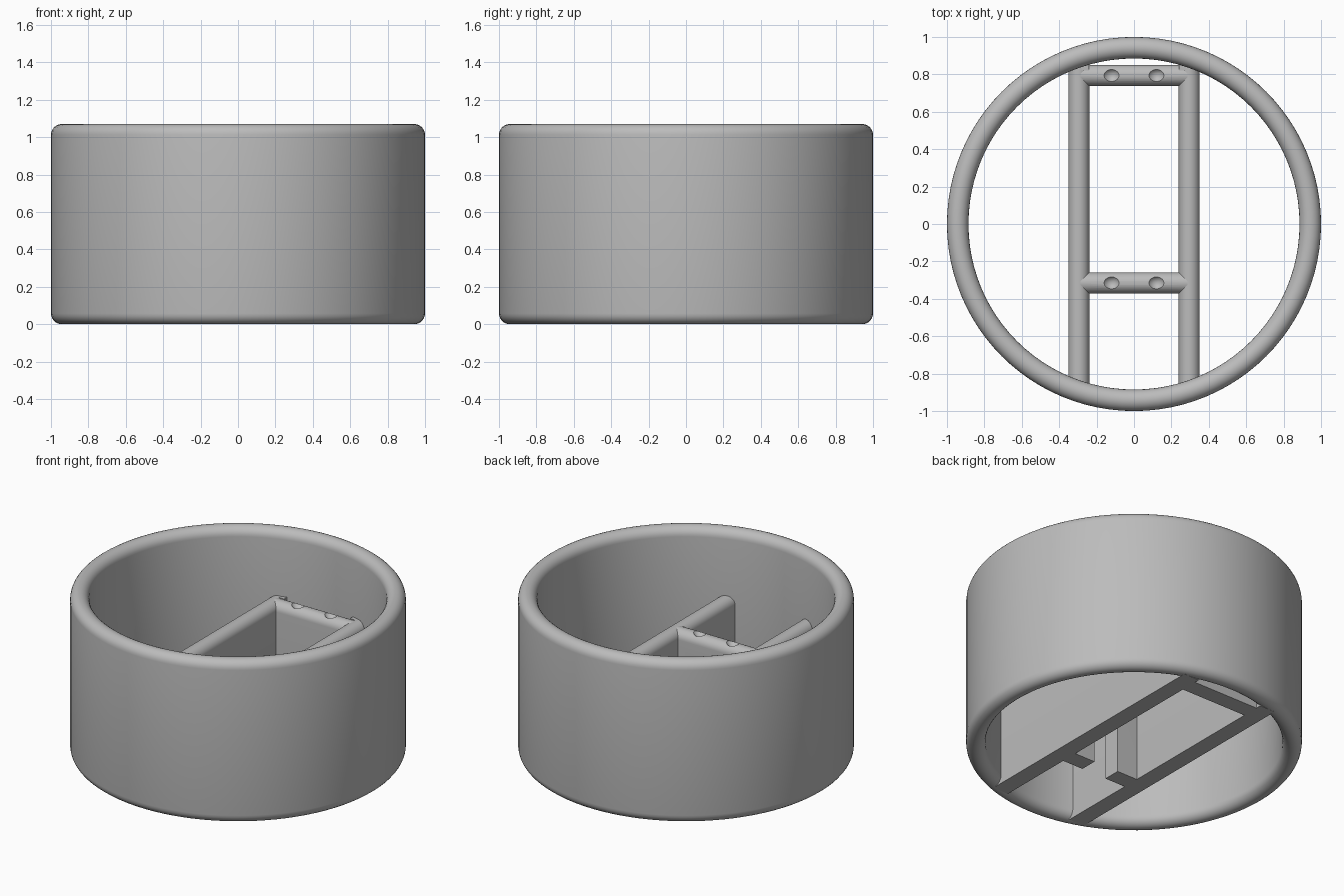
import bpy, bmesh, math
from mathutils import Matrix, Vector

cube = bpy.data.objects.get("Cube")
if cube:
    bpy.data.objects.remove(cube, do_unlink=True)

HEIGHT, TUBE, MID = 1.07, 0.0575, 0.9425   # ring size
TOP, HALF, WALL_X = 0.64, 0.056, 0.295     # inner frame size
BACK_Y, FRONT_Y = 0.794, -0.315            # cross walls

grey = bpy.data.materials.new("plain grey")
grey.use_nodes = True
grey.diffuse_color = (0.5, 0.5, 0.5, 1)
grey.node_tree.nodes["Principled BSDF"].inputs["Base Color"].default_value = (0.5, 0.5, 0.5, 1)


def make(name, bm):
    bmesh.ops.recalc_face_normals(bm, faces=bm.faces)
    mesh = bpy.data.meshes.new(name)
    bm.to_mesh(mesh)
    bm.free()
    mesh.materials.append(grey)
    obj = bpy.data.objects.new(name, mesh)
    bpy.context.collection.objects.link(obj)
    return obj


def smooth(obj):
    bpy.ops.object.select_all(action='DESELECT')
    obj.select_set(True)
    bpy.context.view_layer.objects.active = obj
    bpy.ops.object.shade_smooth_by_angle(angle=math.radians(30))


def box(name, size, centre):
    bm = bmesh.new()
    bmesh.ops.create_cube(bm, size=1, matrix=Matrix.Translation(centre) @ Matrix.Diagonal((*size, 1)))
    return make(name, bm)


def dimple(x, y):
    # cone pointing down, rim just above the wall top
    bm = bmesh.new()
    bmesh.ops.create_cone(bm, cap_ends=True, segments=24, radius1=0, radius2=0.048, depth=0.06,
                          matrix=Matrix.Translation((x, y, TOP - 0.02)))
    return make("dimple_cutter", bm)


def cut(obj, cutter):
    mod = obj.modifiers.new("cut", 'BOOLEAN')
    mod.object = cutter
    mod.solver = 'EXACT'
    bpy.context.view_layer.objects.active = obj
    bpy.ops.object.modifier_apply(modifier=mod.name)
    bpy.data.objects.remove(cutter, do_unlink=True)


def round_topped_wall(name, start, end):
    # upright wall with a half-round top, swept from start to end
    a, b = Vector((*start, 0)), Vector((*end, 0))
    side = (b - a).normalized().cross(Vector((0, 0, 1))) * HALF
    bm = bmesh.new()
    verts = [bm.verts.new(a - side), bm.verts.new(a + side)]
    for i in range(17):
        t = math.pi * i / 16
        verts.append(bm.verts.new(a + side * math.cos(t) + Vector((0, 0, TOP - HALF + HALF * math.sin(t)))))
    face = bm.faces.new(verts)
    out = bmesh.ops.extrude_face_region(bm, geom=[face], use_keep_orig=True)
    bmesh.ops.translate(bm, vec=b - a, verts=[v for v in out["geom"] if isinstance(v, bmesh.types.BMVert)])
    return make(name, bm)


# Outer ring: a rounded slot section turned about z
bm = bmesh.new()
section = []
for i in range(26):
    t = math.pi * (i if i < 13 else i - 1) / 12
    z = HEIGHT - TUBE if i < 13 else TUBE
    section.append(bm.verts.new((MID + TUBE * math.cos(t), 0, z + TUBE * math.sin(t))))
edges = [bm.edges.new((section[i], section[(i + 1) % 26])) for i in range(26)]
bmesh.ops.spin(bm, geom=section + edges, cent=(0, 0, 0), axis=(0, 0, 1), angle=2 * math.pi,
               steps=96, use_merge=True)
bmesh.ops.remove_doubles(bm, verts=bm.verts, dist=0.0001)
smooth(make("outer_ring", bm))

# Two long walls and the square corners behind them
for side, sign in (("left", 1), ("right", -1)):
    smooth(round_topped_wall(side + "_long_wall", (sign * WALL_X, -0.885), (sign * WALL_X, 0.885)))
    box(side + "_back_corner", (0.05, 0.03, TOP - 0.002), (sign * 0.265, 0.835, TOP / 2 - 0.001))

# Cross walls with dimples; the front one has an opening below
for name, y in (("back_cross_wall", BACK_Y), ("front_cross_wall", FRONT_Y)):
    wall = round_topped_wall(name, (-0.285, y), (0.285, y))
    for x in (-0.12, 0.12):
        cut(wall, dimple(x, y))
    if y == FRONT_Y:
        cut(wall, box("opening_cutter", (0.18, 0.3, 1), (0, y, -0.05)))
    smooth(wall)
